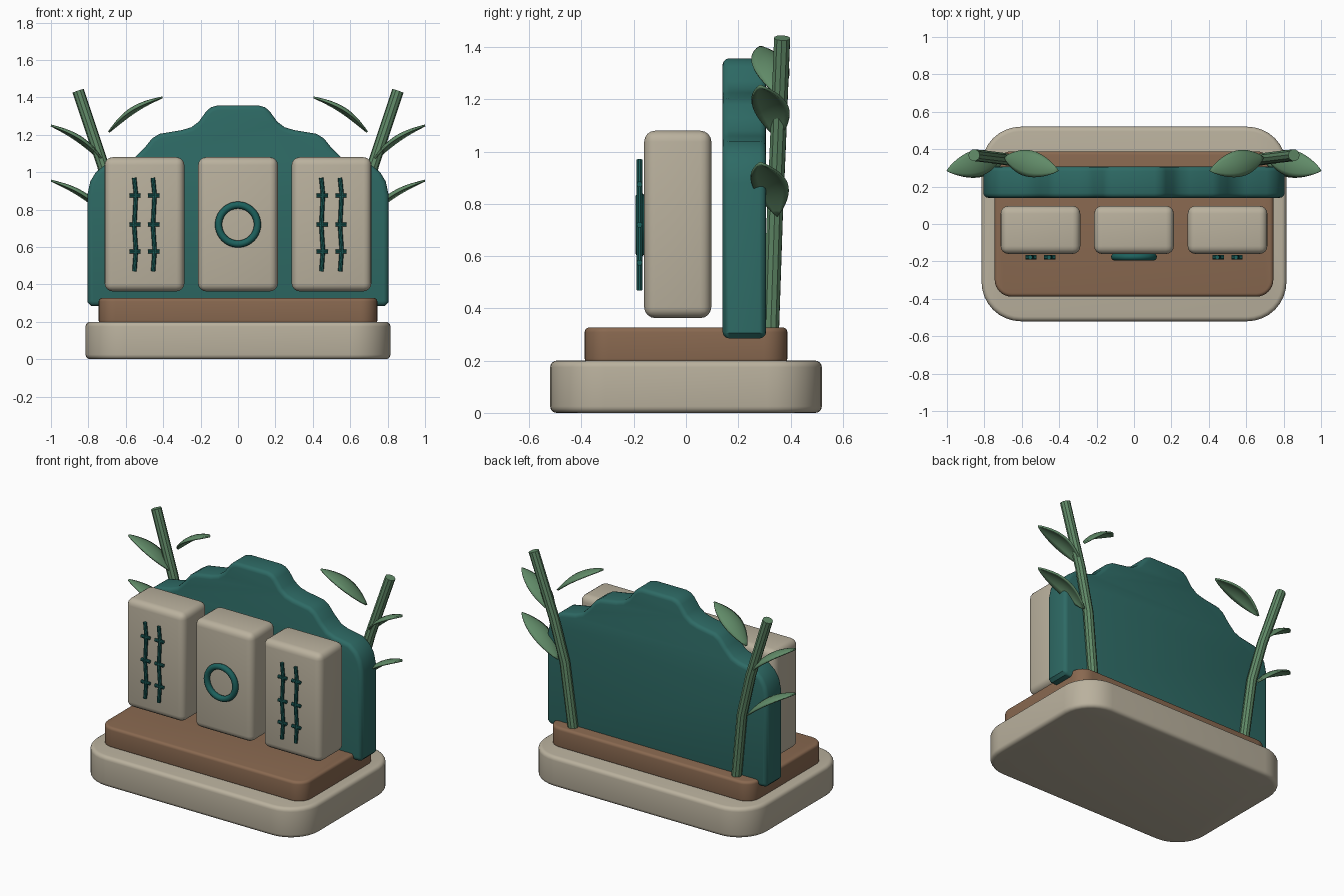
import bpy, bmesh, math
from mathutils import Vector

if "Cube" in bpy.data.objects:
    bpy.data.objects.remove(bpy.data.objects["Cube"], do_unlink=True)


def material(name, rgb):
    m = bpy.data.materials.new(name)
    m.use_nodes = True
    m.diffuse_color = (*rgb, 1)
    m.node_tree.nodes["Principled BSDF"].inputs["Base Color"].default_value = (*rgb, 1)
    return m


CREAM = material("cream", (0.49, 0.44, 0.34))
BROWN = material("brown", (0.25, 0.14, 0.08))
TEAL = material("teal", (0.027, 0.145, 0.13))
DEEP = material("deep teal", (0.012, 0.12, 0.11))
GREEN = material("bamboo green", (0.12, 0.26, 0.14))


def finish(obj, mat, angle=35):
    obj.data.materials.clear()
    obj.data.materials.append(mat)
    bpy.ops.object.select_all(action="DESELECT")
    obj.select_set(True)
    bpy.context.view_layer.objects.active = obj
    bpy.ops.object.shade_smooth_by_angle(angle=math.radians(angle))
    return obj


def from_bmesh(name, bm, mat):
    bmesh.ops.recalc_face_normals(bm, faces=bm.faces)
    mesh = bpy.data.meshes.new(name)
    bm.to_mesh(mesh)
    bm.free()
    obj = bpy.data.objects.new(name, mesh)
    bpy.context.collection.objects.link(obj)
    return finish(obj, mat)


def bevel(bm, edges, size, segments):
    bmesh.ops.bevel(bm, geom=edges, offset=size, segments=segments,
                    profile=0.5, affect="EDGES", clamp_overlap=False)


def box(name, lo, hi, mat, rim, corner=0):
    """Box with rounded rims and, optionally, wider upright corners."""
    bm = bmesh.new()
    bmesh.ops.create_cube(bm, size=1)
    lo, hi = Vector(lo), Vector(hi)
    for v in bm.verts:
        v.co = (lo + hi) / 2 + v.co * (hi - lo)
    if corner:
        upright = [e for e in bm.edges if abs(e.verts[0].co.z - e.verts[1].co.z) > 0.01]
        bevel(bm, upright, corner, 8)
        edges = [e for e in bm.edges if abs(e.verts[0].co.z - e.verts[1].co.z) < 0.001]
    else:
        edges = bm.edges[:]
    bevel(bm, edges, rim, 4)
    return from_bmesh(name, bm, mat)


def tubes(name, paths, radius, mat):
    """Round capped rods along one or more point paths."""
    curve = bpy.data.curves.new(name, "CURVE")
    curve.dimensions = "3D"
    curve.bevel_depth = radius
    curve.bevel_resolution = 3
    curve.use_fill_caps = True
    for path in paths:
        spline = curve.splines.new("POLY")
        spline.points.add(len(path) - 1)
        for p, co in zip(spline.points, path):
            p.co = (*co, 1)
    obj = bpy.data.objects.new(name, curve)
    bpy.context.collection.objects.link(obj)
    bpy.ops.object.select_all(action="DESELECT")
    obj.select_set(True)
    bpy.context.view_layer.objects.active = obj
    bpy.ops.object.convert(target="MESH")
    return finish(bpy.context.object, mat)


def leaf(name, base, tip, mat, rows=14, cols=6):
    """Arched, cupped blade from base to tip."""
    base, tip = Vector(base), Vector(tip)
    chord = tip - base
    side = Vector((-chord.y, chord.x, 0)).normalized()
    up = chord.cross(side).normalized()
    bm = bmesh.new()
    grid = []
    for i in range(rows + 1):
        t = i / rows
        arch = math.sin(math.pi * t)
        half = 0.066 * arch ** 0.85 + 0.003
        centre = base + chord * t + up * 0.04 * arch
        row = []
        for j in range(cols + 1):
            u = 2 * j / cols - 1
            row.append(bm.verts.new(centre + side * half * u - up * 0.018 * arch * u * u))
        grid.append(row)
    for a, b in zip(grid, grid[1:]):
        for j in range(cols):
            bm.faces.new((a[j], a[j + 1], b[j + 1], b[j]))
    obj = from_bmesh(name, bm, mat)
    solid = obj.modifiers.new("thickness", "SOLIDIFY")
    solid.thickness = 0.01
    solid.offset = 0
    return obj


# Stepped plinth
box("base_slab", (-0.815, -0.52, 0), (0.815, 0.52, 0.2), CREAM, 0.025, 0.21)
box("plinth", (-0.745, -0.388, 0.19), (0.745, 0.388, 0.327), BROWN, 0.018, 0.09)

# Backboard with a stepped, curved crest
half = [(0.785, 0.285), (0.805, 0.305), (0.805, 0.88), (0.79, 0.95), (0.76, 1.0),
        (0.71, 1.04), (0.6, 1.06), (0.55, 1.08), (0.5, 1.13), (0.46, 1.18),
        (0.42, 1.205), (0.3, 1.225), (0.25, 1.24), (0.21, 1.27), (0.17, 1.325),
        (0.145, 1.347), (0.11, 1.357)]
outline = half + [(-x, z) for x, z in reversed(half)]
bm = bmesh.new()
front = bm.faces.new([bm.verts.new((x, 0.14, z)) for x, z in outline])
extruded = bmesh.ops.extrude_face_region(bm, geom=[front], use_keep_orig=True)
for v in extruded["geom"]:
    if isinstance(v, bmesh.types.BMVert):
        v.co.y = 0.307
bmesh.ops.recalc_face_normals(bm, faces=bm.faces)
rims = [e for e in bm.edges if abs(e.verts[0].co.y - e.verts[1].co.y) < 0.001]
bevel(bm, rims, 0.025, 3)
from_bmesh("backboard", bm, TEAL)

# Three upright tiles
for label, x in (("right", -0.5), ("middle", 0), ("left", 0.5)):
    box(label + "_tile", (x - 0.213, -0.16, 0.363), (x + 0.213, 0.097, 1.08), CREAM, 0.042)

# Ring on the middle tile
bpy.ops.mesh.primitive_torus_add(major_radius=0.104, minor_radius=0.019,
                                 major_segments=40, minor_segments=10,
                                 location=(0, -0.176, 0.72),
                                 rotation=(math.pi / 2, 0, 0))
ring = bpy.context.object
ring.name = "tile_ring"
finish(ring, DEEP, 60)

# Jointed cane motifs on the outer tiles
for label, x in (("right", -0.5), ("left", 0.5)):
    stems, joints = [], []
    for cx in (x - 0.05, x + 0.05):
        zs = (0.47, 0.575, 0.72, 0.875, 0.97)
        for k, (z0, z1) in enumerate(zip(zs, zs[1:])):
            dx = 0.005 if k % 2 else -0.004
            stems.append([(cx + dx, -0.178, z0), (cx - dx, -0.178, z1)])
        joints += [[(cx - 0.03, -0.178, z), (cx + 0.03, -0.178, z)] for z in zs[1:4]]
    tubes(label + "_cane_stems", stems, 0.012, DEEP)
    tubes(label + "_cane_joints", joints, 0.011, DEEP)

# Bamboo stalks and leaves behind the board
for label, s in (("right", -1), ("left", 1)):
    tubes(label + "_stalk", [[(s * 0.595, 0.325, 0.3), (s * 0.648, 0.34, 0.75),
                              (s * 0.72, 0.352, 1.03), (s * 0.855, 0.368, 1.435)]],
          0.032, GREEN)
    leaf(label + "_upper_leaf", (s * 0.715, 0.355, 1.05), (s * 1.0, 0.285, 1.25), GREEN)
    leaf(label + "_lower_leaf", (s * 0.69, 0.35, 0.755), (s * 1.0, 0.285, 0.955), GREEN)
    leaf(label + "_inner_leaf", (s * 0.69, 0.355, 1.215), (s * 0.405, 0.285, 1.4), GREEN)
